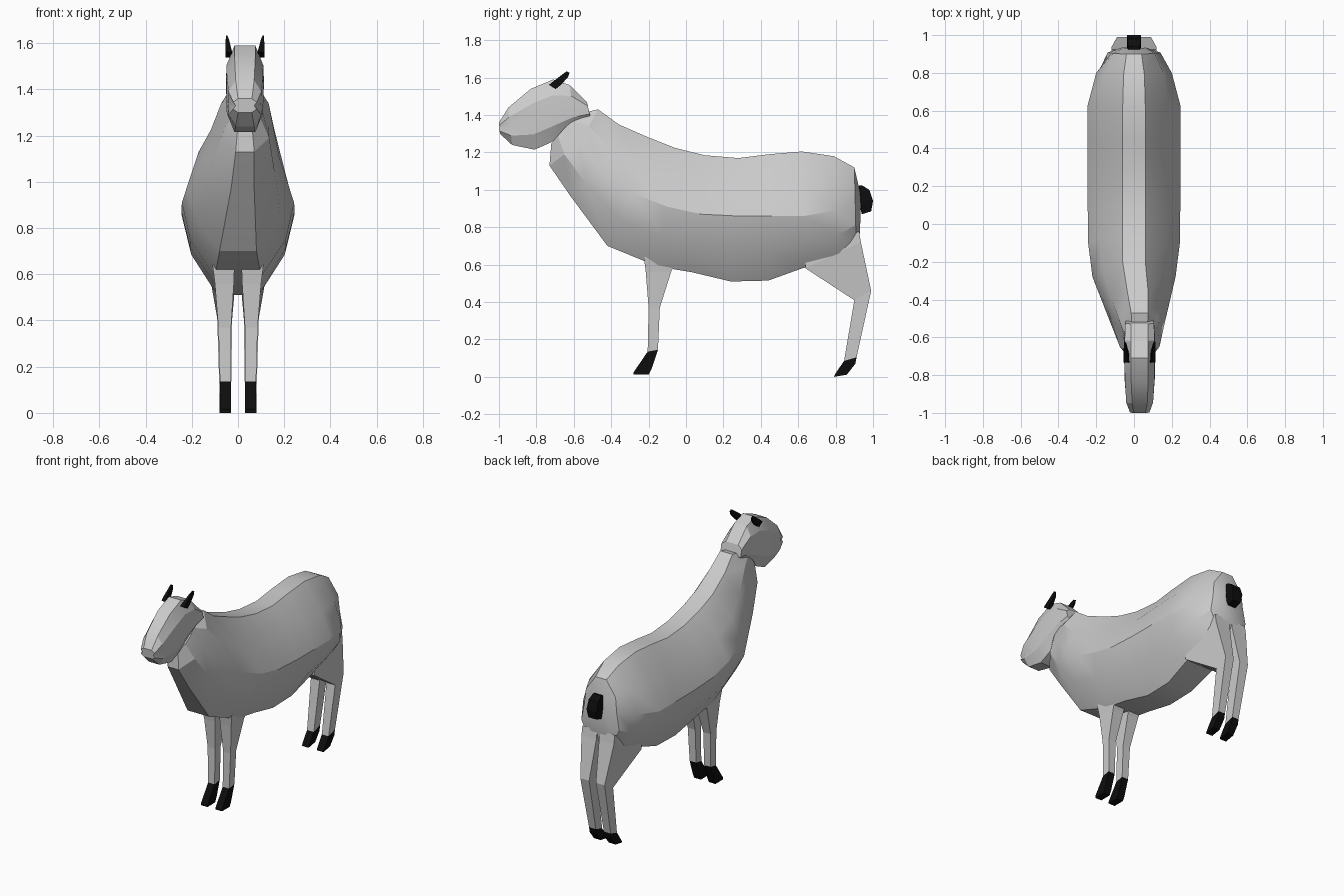
import bpy, bmesh, math
from mathutils import Vector

if "Cube" in bpy.data.objects:
    bpy.data.objects.remove(bpy.data.objects["Cube"])


def material(name, value):
    m = bpy.data.materials.new(name)
    m.diffuse_color = (value, value, value, 1)
    m.use_nodes = True
    m.node_tree.nodes["Principled BSDF"].inputs["Base Color"].default_value = m.diffuse_color
    return m


WOOL = material("pale grey", 0.6)
BLACK = material("black", 0.004)


def loft(name, rings, mat, smooth=None):
    """Skin a list of equal-sized closed rings and cap both ends."""
    bm = bmesh.new()
    loops = [[bm.verts.new(p) for p in ring] for ring in rings]
    n = len(loops[0])
    for a, b in zip(loops, loops[1:]):
        for i in range(n):
            j = (i + 1) % n
            bm.faces.new((a[i], a[j], b[j], b[i]))
    bm.faces.new(loops[0])
    bm.faces.new(loops[-1])
    bmesh.ops.recalc_face_normals(bm, faces=bm.faces)
    me = bpy.data.meshes.new(name)
    bm.to_mesh(me)
    bm.free()
    me.materials.append(mat)
    ob = bpy.data.objects.new(name, me)
    bpy.context.collection.objects.link(ob)
    if smooth:
        bpy.ops.object.select_all(action='DESELECT')
        ob.select_set(True)
        bpy.context.view_layer.objects.active = ob
        bpy.ops.object.shade_smooth_by_angle(angle=math.radians(smooth))
    return ob


def section(cx, top, tw, mid, mw, bot, bw, up=0.03, low=0.035):
    """Symmetric ten-point cross-section; top, mid, bot are (y, z)."""
    t, m, b = Vector(top), Vector(mid), Vector(bot)
    half = [(tw, t), ((tw + mw) / 2 + up, (t + m) / 2), (mw, m),
            ((mw + bw) / 2 + low, (m + b) / 2), (bw, b)]
    right = [(cx + w, p.x, p.y) for w, p in half]
    left = [(cx - w, p.x, p.y) for w, p in reversed(half)]
    return right + left


def box_ring(x0, x1, front, back):
    """Four-point leg ring between two (y, z) points."""
    return [(x0, *front), (x1, *front), (x1, *back), (x0, *back)]


# Body: neck to rump
body = [
    (.03, (-.56, 1.41), .04, (-.65, 1.33), .07, (-.72, 1.25), .03),
    (.03, (-.47, 1.43), .045, (-.57, 1.25), .10, (-.73, 1.13), .04),
    (.02, (-.36, 1.35), .055, (-.45, 1.10), .16, (-.62, .97), .05),
    (0, (-.20, 1.28), .06, (-.28, .98), .22, (-.42, .70), .08),
    (0, (-.06, 1.225), .06, (-.10, .91), .243, (-.15, .59), .10),
    (0, (.10, 1.185), .06, (.08, .87), .245, (.03, .56), .10),
    (0, (.28, 1.17), .06, (.28, .86), .245, (.24, .51), .09),
    (0, (.44, 1.19), .06, (.45, .86), .245, (.44, .515), .09),
    (0, (.62, 1.205), .06, (.63, .86), .245, (.62, .58), .10),
    (0, (.79, 1.18), .055, (.80, .89), .20, (.82, .63), .10),
    (0, (.90, 1.12), .04, (.905, .92), .12, (.91, .70), .09),
    (0, (.93, .99), .03, (.935, .92), .06, (.93, .77), .05),
]
rings = []
for i, r in enumerate(body):
    end = i in (0, len(body) - 1)
    rings.append(section(*r, up=.01 if end else .03, low=.01 if end else .035))
loft("body", rings, WOOL, 25)

# Head, slightly turned to one side of the centre line
HX = .03
head = [
    ((-1.0, 1.36), .03, .04, (-.995, 1.30)),
    ((-.95, 1.44), .04, .07, (-.93, 1.24)),
    ((-.83, 1.54), .045, .08, (-.81, 1.215)),
    ((-.71, 1.59), .045, .082, (-.73, 1.25)),
    ((-.62, 1.56), .045, .082, (-.60, 1.33)),
    ((-.53, 1.47), .045, .075, (-.51, 1.385)),
]
loft("head", [section(HX, t, tw, (Vector(t) + Vector(b)) / 2, w, b, tw, .016, .016)
              for t, tw, w, b in head], WOOL, 20)

for s, side in ((1, "right"), (-1, "left")):
    # Horns: flat slanted spikes with a wider foot
    horn = []
    for (y, z), x0, x1, w in (((-.715, 1.55), .055, .085, .032),
                              ((-.69, 1.57), .06, .085, .032),
                              ((-.645, 1.61), .07, .083, .025),
                              ((-.63, 1.63), .077, .083, .012)):
        d = Vector((.7, -.7)) * w
        horn.append(box_ring(HX + s * x0, HX + s * x1, (y - d.x * .8, z - d.y * .5),
                             (y + d.x * .8, z + d.y * .5)))
    loft(side + "_horn", horn, BLACK)

    # Front leg and hoof
    ankle = box_ring(s * .03, s * .078, (-.205, .135), (-.15, .145))
    loft(side + "_front_leg", [
        box_ring(s * .015, s * .11, (-.225, .64), (-.04, .64)),
        box_ring(s * .018, s * .10, (-.215, .56), (-.08, .56)),
        box_ring(s * .03, s * .085, (-.20, .37), (-.14, .37)),
        ankle], WOOL)
    loft(side + "_front_hoof", [
        ankle,
        box_ring(s * .03, s * .078, (-.28, .025), (-.185, .04)),
        box_ring(s * .03, s * .078, (-.28, .012), (-.20, .012))], BLACK)

    # Hind leg with broad thigh, and hoof
    ankle = box_ring(s * .03, s * .08, (.845, .085), (.912, .105))
    loft(side + "_hind_leg", [
        box_ring(s * .01, s * .12, (.64, .62), (.925, .78)),
        box_ring(s * .01, s * .12, (.64, .58), (.935, .72)),
        box_ring(s * .025, s * .09, (.90, .41), (.99, .46)),
        ankle], WOOL)
    loft(side + "_hind_hoof", [
        ankle,
        box_ring(s * .03, s * .08, (.80, .02), (.905, .07)),
        box_ring(s * .03, s * .08, (.79, 0), (.86, .012))], BLACK)

# Tail: short curled stub
loft("tail", [
    box_ring(-.03, .03, (.915, 1.02), (.94, 1.025)),
    box_ring(-.035, .035, (.92, .99), (.98, 1.0)),
    box_ring(-.037, .037, (.925, .93), (1.0, .94)),
    box_ring(-.03, .03, (.94, .87), (.99, .885))], BLACK)
